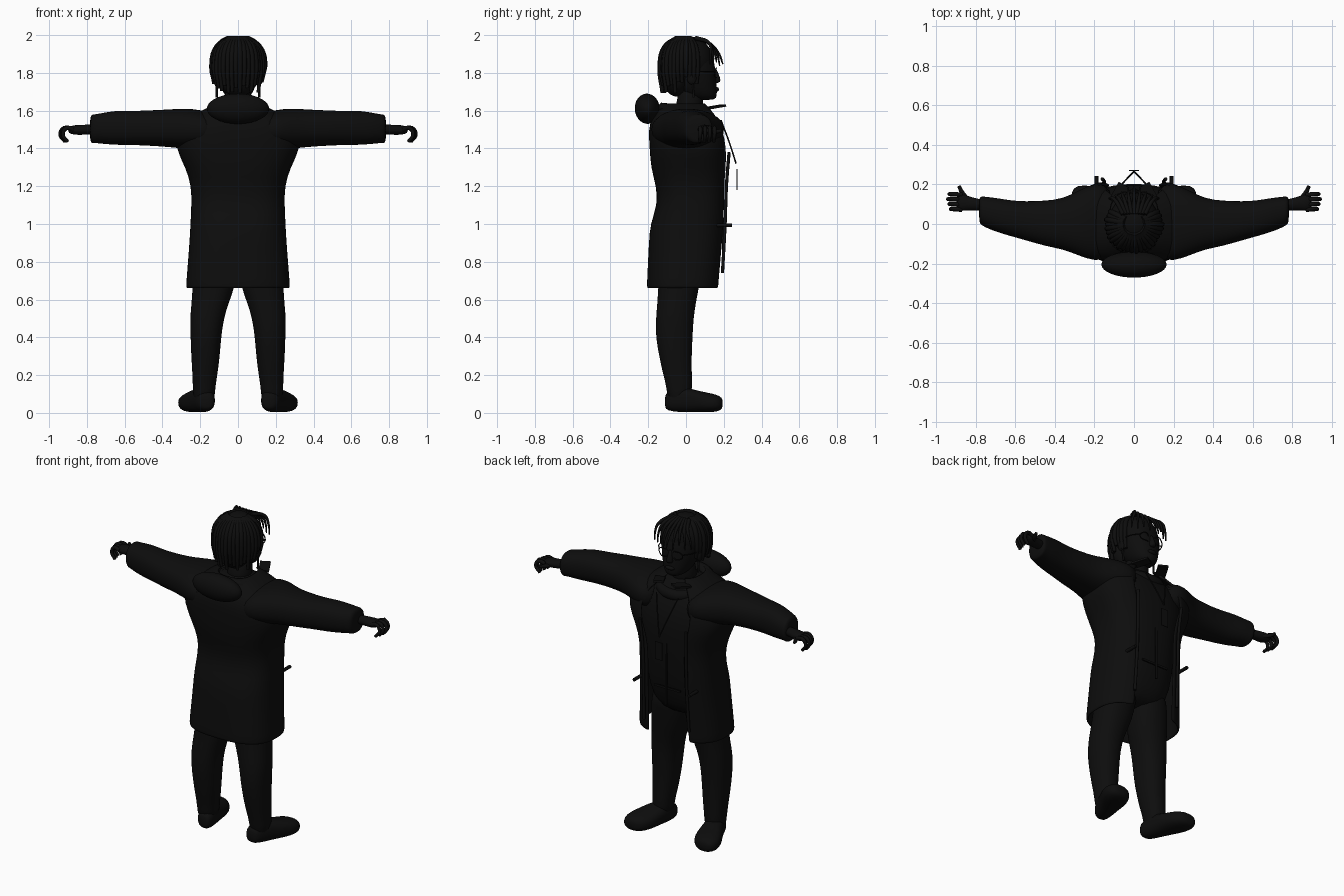
import bpy
import bmesh
import random
from math import sin, cos, pi, radians
from mathutils import Vector

random.seed(4)
default_cube = bpy.data.objects.get("Cube")
if default_cube:
    bpy.data.objects.remove(default_cube, do_unlink=True)

black = bpy.data.materials.new("near_black")
black.use_nodes = True
black.diffuse_color = (0.004, 0.004, 0.004, 1)
black.node_tree.nodes["Principled BSDF"].inputs["Base Color"].default_value = black.diffuse_color


def finish(obj, angle=60):
    """Give the object its colour and smooth shading."""
    obj.data.materials.append(black)
    bpy.ops.object.select_all(action="DESELECT")
    obj.select_set(True)
    bpy.context.view_layer.objects.active = obj
    bpy.ops.object.shade_smooth_by_angle(angle=radians(angle))
    return obj


def power(value, exponent):
    return (1 if value >= 0 else -1) * abs(value) ** exponent


def loft(name, axis, rings, side=1, square=2.0, gap=0.0, sides=28, smooth=True):
    """Skin rings (position, centre u, centre v, radius u, radius v) along an axis.
    A gap leaves an open slot facing the positive v direction."""
    order = {"x": (2, 0, 1), "y": (0, 2, 1), "z": (0, 1, 2)}[axis]
    bm = bmesh.new()
    loops = []
    count = sides + 1 if gap else sides
    for along, cu, cv, ru, rv in rings:
        loop = []
        for i in range(count):
            t = gap + (2 * pi - 2 * gap) * i / sides
            local = (cu + ru * power(sin(t), 2 / square),
                     cv + rv * power(cos(t), 2 / square), along)
            x, y, z = (local[k] for k in order)
            loop.append(bm.verts.new((x * side, y, z)))
        loops.append(loop)
    for low, high in zip(loops, loops[1:]):
        for i in range(sides):
            j = (i + 1) % count
            bm.faces.new((low[i], low[j], high[j], high[i]))
    if not gap:
        bm.faces.new(loops[0])
        bm.faces.new(loops[-1])
    bmesh.ops.recalc_face_normals(bm, faces=bm.faces)
    mesh = bpy.data.meshes.new(name)
    bm.to_mesh(mesh)
    bm.free()
    obj = bpy.data.objects.new(name, mesh)
    bpy.context.collection.objects.link(obj)
    if gap:
        thick = obj.modifiers.new("thickness", "SOLIDIFY")
        thick.thickness = 0.014
        thick.offset = 0
    if smooth:
        obj.modifiers.new("smooth", "SUBSURF").levels = 1
    return finish(obj)


def ball(name, centre, radii, tilt=0.0):
    bpy.ops.mesh.primitive_uv_sphere_add(segments=32, ring_count=20, radius=1, location=centre)
    obj = bpy.context.object
    obj.name = name
    obj.scale = radii
    obj.rotation_euler.x = tilt
    return finish(obj)


def box(name, centre, size, tilt=(0, 0, 0)):
    bpy.ops.mesh.primitive_cube_add(size=1, location=centre, rotation=tilt)
    obj = bpy.context.object
    obj.name = name
    obj.scale = size
    return finish(obj, 30)


def strand(name, points, radius, tip=1.0, closed=False):
    """A round cord through the points, narrowing to the tip."""
    curve = bpy.data.curves.new(name, "CURVE")
    curve.dimensions = "3D"
    curve.bevel_depth = radius
    curve.bevel_resolution = 2
    curve.resolution_u = 5
    curve.use_fill_caps = True
    spline = curve.splines.new("BEZIER")
    spline.bezier_points.add(len(points) - 1)
    spline.use_cyclic_u = closed
    for i, (bp, co) in enumerate(zip(spline.bezier_points, points)):
        bp.co = Vector(co)
        bp.handle_left_type = bp.handle_right_type = "AUTO"
        bp.radius = 1 + (tip - 1) * i / (len(points) - 1)
    obj = bpy.data.objects.new(name, curve)
    bpy.context.collection.objects.link(obj)
    curve.materials.append(black)
    return obj


# Torso under the coat
loft("torso", "z", [
    (.76, 0, -.02, .14, .1), (.84, 0, 0, .2, .13), (1, 0, .02, .22, .16),
    (1.2, 0, .03, .22, .165), (1.35, 0, .02, .28, .19), (1.5, 0, .01, .28, .175),
    (1.58, 0, 0, .18, .13), (1.63, 0, .01, .09, .09)], square=2.4)

# Open coat
loft("coat", "z", [
    (.66, 0, -.01, .268, .19), (.68, 0, -.01, .268, .19), (.9, 0, .005, .25, .195),
    (1, 0, .012, .245, .195), (1.1, 0, .033, .24, .177), (1.2, 0, .03, .24, .18),
    (1.3, 0, .02, .27, .2), (1.4, 0, .02, .325, .205), (1.5, 0, .005, .32, .198),
    (1.56, 0, 0, .25, .175), (1.61, 0, 0, .16, .13), (1.64, 0, 0, .1, .1)],
    square=2.7, gap=0.42, sides=40)

# Hood folded on the back, neck and collar roll
ball("hood", (0, -.205, 1.61), (.165, .066, .08), 0.1)
loft("neck", "z", [(1.56, 0, .01, .08, .08), (1.64, 0, .02, .068, .068),
                   (1.74, 0, .03, .07, .07)])
strand("collar_roll", [(.14 * sin(a), .01 + .13 * cos(a), 1.575 - .035 * cos(a))
                       for a in (pi * k / 5 for k in range(10))], .034, closed=True)

# Zip and waist seam on the torso
box("zip", (0, .195, 1.12), (.012, .008, .5))
box("waist_seam", (0, .184, .97), (.18, .008, .012))

# Lanyard and pendant
for side in (1, -1):
    strand("lanyard", [(side * .075, .185, 1.55), (side * .035, .23, 1.43),
                       (0, .265, 1.32)], .004)
box("pendant", (0, .27, 1.235), (.05, .004, .11))

# Head
loft("head", "z", [
    (1.655, 0, .105, .04, .05), (1.68, 0, .08, .07, .085), (1.72, 0, .06, .09, .103),
    (1.78, 0, .045, .108, .115), (1.85, 0, .035, .115, .118), (1.92, 0, .02, .1, .11),
    (1.97, 0, .01, .06, .07)], square=2.2)
loft("nose", "z", [(1.745, 0, .155, .02, .02), (1.76, 0, .16, .022, .027),
                   (1.79, 0, .155, .014, .02), (1.83, 0, .145, .01, .014)], sides=12)
ball("lips", (0, .158, 1.713), (.03, .017, .013))

# Hair cap, hanging locks and fringe
ball("hair_cap", (0, .01, 1.86), (.128, .135, .134))
ball("hair_back", (0, -.05, 1.79), (.11, .076, .115))
for i in range(26):
    a = radians(62 + 236 * i / 25)
    reach = random.uniform(.98, 1.06)
    drop = random.uniform(1.74, 1.79) - (.05 if cos(a) < -.4 else 0)
    x, y = .128 * sin(a) * reach, .125 * cos(a) * reach
    strand("hair_lock", [(x * .35, y * .35, 1.98), (x * .85, y * .85, 1.935),
                         (x * 1.06, y * 1.06, 1.84), (x * .96, y * .96, drop)], .019, .5)
for i in range(9):
    x = -.11 + .22 * i / 8
    strand("fringe_lock", [(x * .5, .05, 1.985), (x * .9, .125, 1.955),
                           (x * 1.1, .175 - abs(x) * .4, 1.9),
                           (x * 1.15, .195 - abs(x) * .6, random.uniform(1.83, 1.87))], .012, .3)

for side in (1, -1):
    # Ears, glasses and earrings
    ball("ear", (side * .118, .03, 1.775), (.015, .026, .036))
    strand("glasses_rim", [(side * .047 + .034 * cos(a), .162 - .012 * abs(cos(a)),
                            1.8 + .025 * sin(a)) for a in (pi * k / 4 for k in range(8))],
           .003, closed=True)
    strand("glasses_arm", [(side * .08, .152, 1.808), (side * .115, .1, 1.808),
                           (side * .12, .02, 1.805)], .003)
    strand("earring", [(side * .113, .035, 1.76), (side * .112, .04, 1.67)], .006)

    # Collar points
    box("collar_point", (side * .075, .155, 1.62), (.06, .1, .012), (.15, 0, side * .5))

    # Puffy sleeve with flared cuff
    loft("sleeve", "x", [
        (.1, .01, 1.49, .19, .09), (.2, .01, 1.5, .2, .105), (.28, .005, 1.505, .165, .108),
        (.36, 0, 1.507, .128, .1), (.45, .003, 1.508, .115, .095), (.55, .016, 1.508, .098, .09),
        (.63, .03, 1.51, .09, .092), (.7, .047, 1.507, .086, .085), (.75, .06, 1.505, .078, .076),
        (.77, .067, 1.503, .073, .078), (.785, .07, 1.502, .066, .068)], side, 2.3)

    # Hand with curled fingers and thumb
    loft("palm", "x", [(.74, .09, 1.5, .03, .028), (.8, .1, 1.5, .03, .026),
                       (.84, .105, 1.498, .038, .028), (.88, .11, 1.498, .045, .024),
                       (.9, .11, 1.498, .035, .014)], side, sides=16)
    for k in range(4):
        y = .072 + .025 * k
        end = .945 - .007 * abs(k - 2)
        strand("finger", [(side * .87, y, 1.5), (side * (end - .025), y + .004, 1.508),
                          (side * (end - .004), y + .004, 1.475),
                          (side * (end - .03), y, 1.435)], .012, .75)
    strand("thumb", [(side * .835, .115, 1.495), (side * .87, .16, 1.49),
                     (side * .885, .192, 1.495)], .014, .65)

    # Coat front edge and toggle peg
    strand("coat_edge", [(side * .155, .193, .74), (side * .15, .207, 1),
                         (side * .15, .214, 1.2), (side * .16, .228, 1.38)], .009)
    strand("toggle", [(side * .19, .16, .993), (side * .19, .243, .993)], .01)

    # Trouser leg
    loft("leg", "z", [
        (.04, .18, -.035, .055, .06), (.14, .18, -.035, .06, .068), (.2, .175, -.045, .066, .076),
        (.3, .172, -.056, .076, .086), (.4, .17, -.063, .081, .098), (.5, .165, -.06, .09, .1),
        (.58, .148, -.05, .098, .102), (.66, .13, -.04, .112, .108), (.78, .115, -.025, .115, .115),
        (.9, .1, -.01, .1, .12)], side, 2.2)

    # Boot, toe turned out
    loft("boot", "y", [
        (-.112, .165, .06, .025, .03), (-.1, .167, .062, .046, .05), (-.04, .18, .07, .058, .066),
        (.02, .2, .067, .068, .064), (.08, .222, .058, .084, .055), (.14, .238, .053, .084, .05),
        (.18, .246, .05, .062, .04), (.195, .25, .05, .03, .022)], side, 2.4)
